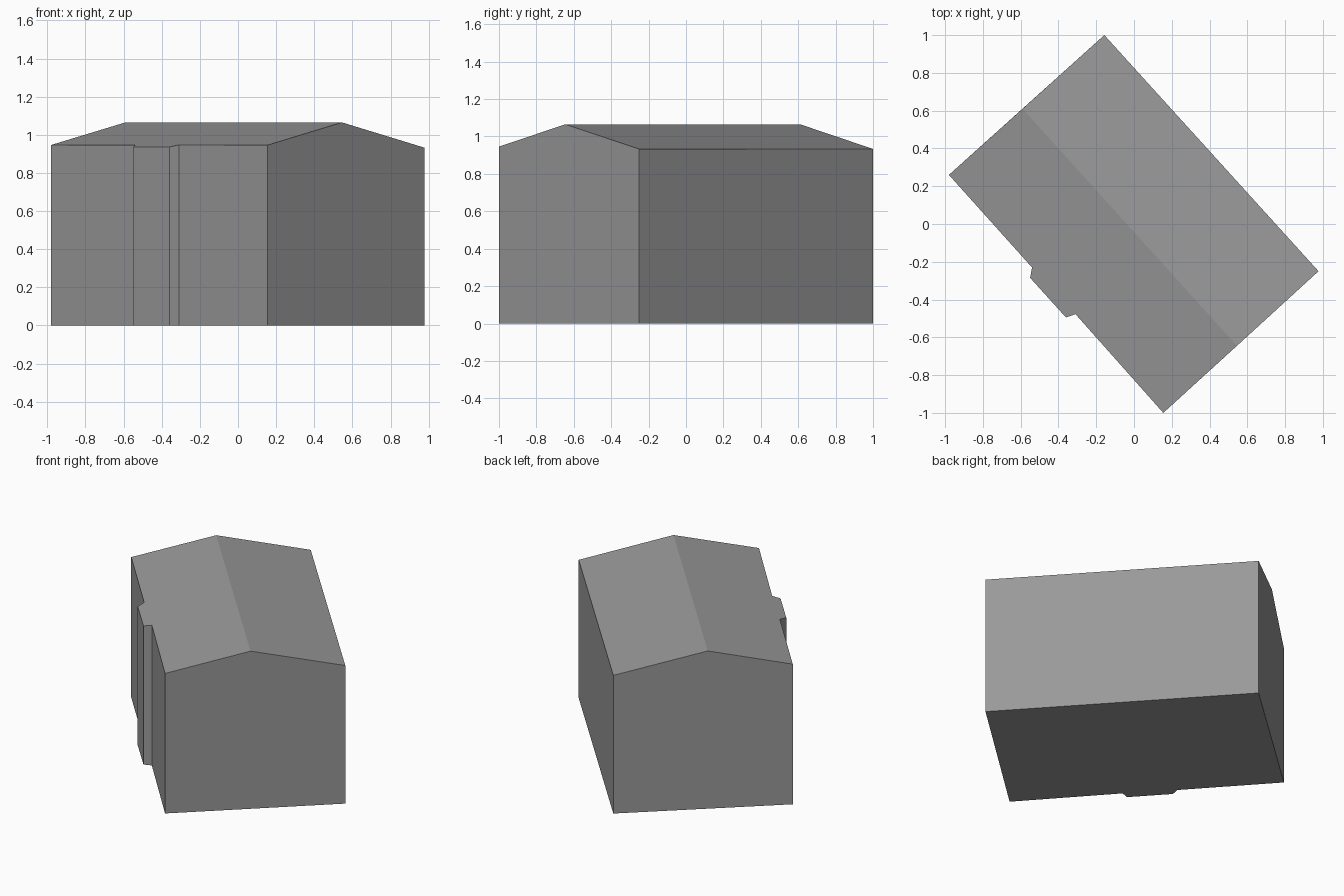
import bpy
import bmesh
from mathutils import Vector

cube = bpy.data.objects.get("Cube")
if cube:
    bpy.data.objects.remove(cube, do_unlink=True)

# One plain grey for the whole building
grey = bpy.data.materials.new("plain_grey")
grey.use_nodes = True
colour = (0.32, 0.32, 0.32, 1)
grey.diffuse_color = colour
grey.node_tree.nodes["Principled BSDF"].inputs["Base Color"].default_value = colour

# Ridge line and roof pitch
RIDGE_Z, PITCH = 1.065, 0.226
ridge_back = Vector((-0.59, 0.61))
ridge_front = Vector((0.545, -0.645))
along = (ridge_front - ridge_back).normalized()
across = Vector((-along.y, along.x))


def roof_height(p):
    return RIDGE_Z - PITCH * abs((p - ridge_back).dot(across))


# Footprint halves on either side of the ridge, the first with a shallow bay
bay_side = [(-0.98, 0.26), (-0.54, -0.23), (-0.55, -0.285),
            (-0.36, -0.495), (-0.31, -0.477), (0.155, -1.0)]
plain_side = [(0.977, -0.25), (-0.157, 1.0)]

bm = bmesh.new()


def wall_points(points):
    """Matching rows of ground and eave vertices."""
    flat = [Vector(p) for p in points]
    low = [bm.verts.new((p.x, p.y, 0)) for p in flat]
    high = [bm.verts.new((p.x, p.y, roof_height(p))) for p in flat]
    return low, high


low_a, high_a = wall_points(bay_side)
low_b, high_b = wall_points(plain_side)
back = bm.verts.new((*ridge_back, RIDGE_Z))
front = bm.verts.new((*ridge_front, RIDGE_Z))

# Long walls, including the bay
for low, high in ((low_a, high_a), (low_b, high_b)):
    for i in range(len(low) - 1):
        bm.faces.new((low[i], low[i + 1], high[i + 1], high[i]))

# Gable walls
bm.faces.new((low_a[-1], low_b[0], high_b[0], front, high_a[-1]))
bm.faces.new((low_b[-1], low_a[0], high_a[0], back, high_b[-1]))

# Roof slopes and floor
bm.faces.new(high_a + [front, back])
bm.faces.new(high_b + [back, front])
bm.faces.new(low_a + low_b)
bmesh.ops.recalc_face_normals(bm, faces=bm.faces)

mesh = bpy.data.meshes.new("building")
bm.to_mesh(mesh)
bm.free()
mesh.materials.append(grey)
building = bpy.data.objects.new("building", mesh)
bpy.context.collection.objects.link(building)
